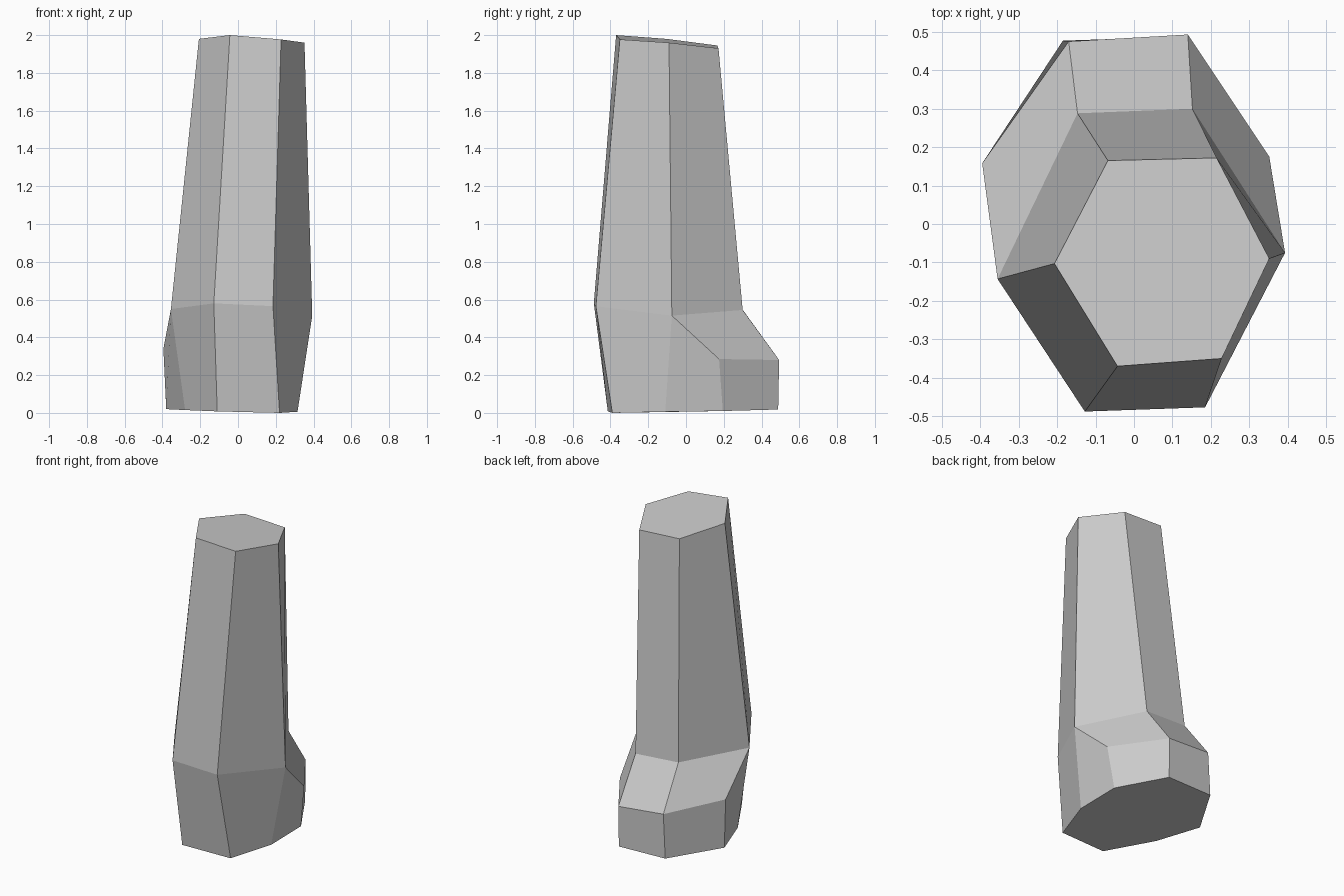
import bpy
import bmesh

# Cross-sections, counter-clockwise from the right side seen from above
TOP = [(0.352, -0.09, 1.96), (0.215, 0.172, 1.93), (-0.068, 0.165, 1.945),
       (-0.207, -0.103, 1.98), (-0.043, -0.37, 2.0), (0.228, -0.35, 1.977)]
ANKLE = [(0.393, -0.075, 0.515), (0.152, 0.30, 0.545), (-0.147, 0.288, 0.563),
         (-0.355, -0.143, 0.55), (-0.128, -0.488, 0.58), (0.185, -0.477, 0.565)]
TOE = [(0.352, 0.175, 0.285), (0.14, 0.493, 0.28),
       (-0.17, 0.475, 0.305), (-0.395, 0.158, 0.34)]
SOLE = [(0.315, 0.195, 0.01), (0.14, 0.488, 0.018), (-0.185, 0.477, 0.022), (-0.38, 0.15, 0.02),
        (-0.28, -0.13, 0.015), (-0.11, -0.414, 0.008), (0.22, -0.39, 0.0), (0.315, -0.11, 0.006)]

bm = bmesh.new()


def ring(points):
    return [bm.verts.new(p) for p in points]


def bridge(upper, lower, closed=True):
    n = len(upper)
    for i in range(n if closed else n - 1):
        j = (i + 1) % n
        bm.faces.new((lower[i], lower[j], upper[j], upper[i]))


top, ankle, toe, sole = map(ring, (TOP, ANKLE, TOE, SOLE))

# Tapered six-sided shaft with a sloping cap
bm.faces.new(top)
bridge(top, ankle)
# Sloped upper surface of the projecting foot
bridge(ankle[:4], toe, closed=False)
# Foot walls down to the eight-sided sole
bridge(toe + ankle[3:] + ankle[:1], sole)
bm.faces.new(sole[::-1])

bmesh.ops.recalc_face_normals(bm, faces=bm.faces)
mesh = bpy.data.meshes.new("lower_leg")
bm.to_mesh(mesh)
bm.free()
leg = bpy.data.objects.new("lower_leg", mesh)
bpy.context.collection.objects.link(leg)
